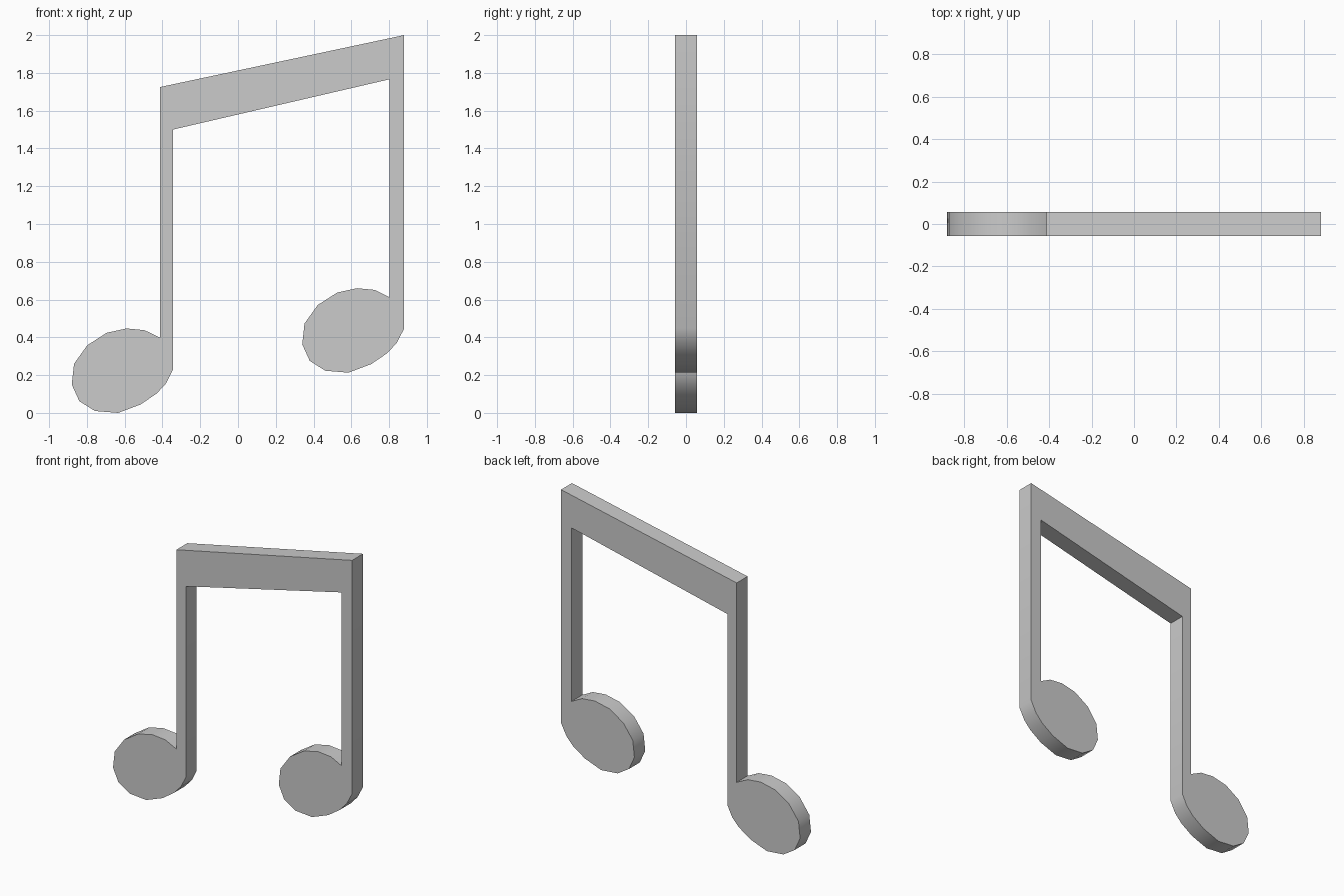
import bpy
import bmesh
from math import radians

if "Cube" in bpy.data.objects:
    bpy.data.objects.remove(bpy.data.objects["Cube"])

HALF_DEPTH = 0.057

# Rounded part of a note head, counterclockwise from beside the stem
HEAD = [(-0.495, 0.438), (-0.59, 0.447), (-0.695, 0.424), (-0.798, 0.358),
        (-0.868, 0.26), (-0.88, 0.15), (-0.84, 0.062), (-0.757, 0.01),
        (-0.635, 0.0), (-0.515, 0.045), (-0.43, 0.103), (-0.38, 0.157)]


def head(dx, dz):
    return [(x + dx, z + dz) for x, z in HEAD]


# One continuous outline: left head, stems, beam and right head
outline = [(-0.413, 0.398)] + head(0, 0) + [(-0.344, 0.23)]
outline += [(-0.344, 1.50), (0.802, 1.766)]
outline += [(0.802, 0.612)] + head(1.22, 0.213) + [(0.88, 0.447)]
outline += [(0.88, 2.0), (-0.413, 1.725)]

# Extrude the outline from front to back
bm = bmesh.new()
face = bm.faces.new([bm.verts.new((x, -HALF_DEPTH, z)) for x, z in outline])
extruded = bmesh.ops.extrude_face_region(bm, geom=[face], use_keep_orig=True)
back = [v for v in extruded["geom"] if isinstance(v, bmesh.types.BMVert)]
bmesh.ops.translate(bm, verts=back, vec=(0, 2 * HALF_DEPTH, 0))
bmesh.ops.recalc_face_normals(bm, faces=bm.faces[:])

mesh = bpy.data.meshes.new("beamed_music_note")
bm.to_mesh(mesh)
bm.free()
note = bpy.data.objects.new("beamed_music_note", mesh)
bpy.context.collection.objects.link(note)

# Smooth rims on the heads, crisp edges elsewhere
bpy.context.view_layer.objects.active = note
note.select_set(True)
bpy.ops.object.shade_smooth_by_angle(angle=radians(40))
